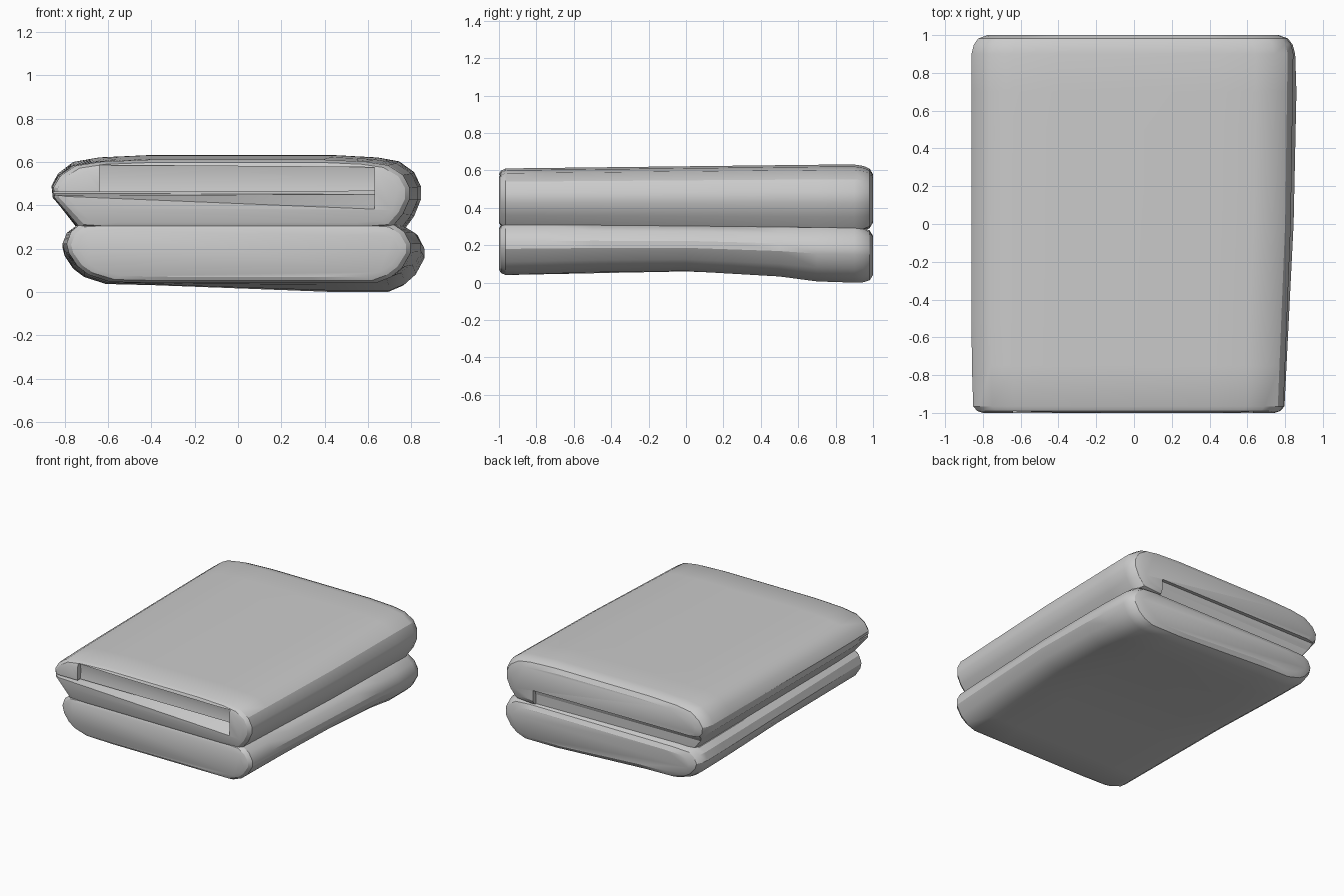
import bpy, bmesh

if "Cube" in bpy.data.objects:
    bpy.data.objects.remove(bpy.data.objects["Cube"])


def lerp(table, y):
    # piecewise-linear lookup of (y, value) pairs
    for (y0, a), (y1, b) in zip(table, table[1:]):
        if y <= y1:
            return a + (b - a) * (y - y0) / (y1 - y0)
    return table[-1][1]


# stations from front to back, with the inset that rounds the ends
STATIONS = [(-1, .05), (-.99, .02), (-.965, 0), (-.75, 0), (-.5, 0), (-.25, 0), (0, 0),
            (.25, 0), (.5, 0), (.7, 0), (.9, 0), (.95, .012), (.982, .035), (1, .085)]


def folded_pad(name, left, right, xl, xr, bottom_l, bottom_r, top):
    """Loft a closed side profile; left/right list (inward offset, height fraction)."""
    bm = bmesh.new()
    rings = []
    for y, ins in STATIONS:
        x0, x1 = lerp(xl, y) + ins, lerp(xr, y) - ins
        b0, b1, t = lerp(bottom_l, y), lerp(bottom_r, y), lerp(top, y)
        k = ins * .6
        b0, b1, t = b0 + k, b1 + k, t - k
        pts = [(x0 + d, b0 + (t - b0) * v) for d, v in left]
        pts += [(x1 - d, b1 + (t - b1) * v) for d, v in reversed(right)]
        rings.append([bm.verts.new((x, y, z)) for x, z in pts])
    n = len(rings[0])
    for a, b in zip(rings, rings[1:]):
        for i in range(n):
            j = (i + 1) % n
            bm.faces.new((a[i], a[j], b[j], b[i]))
    bm.faces.new(rings[0])
    bm.faces.new(rings[-1])
    bmesh.ops.recalc_face_normals(bm, faces=bm.faces)
    me = bpy.data.meshes.new(name)
    bm.to_mesh(me)
    bm.free()
    ob = bpy.data.objects.new(name, me)
    bpy.context.collection.objects.link(ob)
    return ob


def carve(target, name, left_end, right_end):
    """Cut a prism between two matching (x, [(y, z), ...]) end sections."""
    bm = bmesh.new()
    a, b = [[bm.verts.new((x, y, z)) for y, z in sec] for x, sec in (left_end, right_end)]
    n = len(a)
    for i in range(n):
        j = (i + 1) % n
        bm.faces.new((a[i], a[j], b[j], b[i]))
    bm.faces.new(a)
    bm.faces.new(b)
    bmesh.ops.triangulate(bm, faces=bm.faces)
    bmesh.ops.recalc_face_normals(bm, faces=bm.faces)
    me = bpy.data.meshes.new(name)
    bm.to_mesh(me)
    bm.free()
    cutter = bpy.data.objects.new(name, me)
    bpy.context.collection.objects.link(cutter)
    mod = target.modifiers.new(name, 'BOOLEAN')
    mod.operation, mod.solver, mod.object = 'DIFFERENCE', 'EXACT', cutter
    bpy.context.view_layer.objects.active = target
    bpy.ops.object.modifier_apply(modifier=name)
    bpy.data.objects.remove(cutter)


# lower folded pad, sagging towards the back right
lower = folded_pad(
    "lower_pad",
    left=[(.42, 0), (.2, .02), (.1, .14), (.05, .28), (.01, .5), (0, .65), (.02, .85), (.06, .97), (.2, 1)],
    right=[(.42, 0), (.16, .0), (.09, .1), (.04, .25), (0, .5), (0, .65), (.03, .85), (.08, .97), (.2, 1)],
    xl=[(-1, -.79), (0, -.81), (1, -.81)],
    xr=[(-1, .795), (-.5, .82), (0, .845), (.7, .86), (1, .85)],
    bottom_l=[(-1, .04), (0, .06), (.6, .035), (1, .03)],
    bottom_r=[(-1, .04), (-.5, .055), (0, .062), (.5, .033), (.72, .004), (.9, 0), (1, -.01)],
    top=[(-1, .32), (.5, .305), (1, .30)])

# upper folded pad
upper = folded_pad(
    "upper_pad",
    left=[(.25, 0), (.12, .03), (.06, .25), (.005, .45), (0, .6), (.03, .76), (.1, .91), (.22, .97), (.45, 1)],
    right=[(.2, 0), (.08, .03), (.03, .22), (0, .43), (0, .6), (.03, .78), (.1, .92), (.2, .97), (.4, 1)],
    xl=[(-1, -.85), (-.7, -.86), (1, -.86)],
    xr=[(-1, .79), (-.5, .81), (0, .83), (1, .845)],
    bottom_l=[(-1, .29), (1, .28)],
    bottom_r=[(-1, .29), (1, .27)],
    top=[(-1, .61), (0, .622), (.85, .632), (1, .63)])

# open fold at the front: set-back lip above, sloping wedge below
carve(upper, "front_lip_recess",
      (-.64, [(-1.1, .46), (-.97, .46), (-.96, .52), (-.97, .585), (-1.1, .585)]),
      (.63, [(-1.1, .46), (-.97, .46), (-.96, .52), (-.97, .575), (-1.1, .575)]))
carve(upper, "front_fold_gap",
      (-.9, [(-1.1, .44), (-1, .445), (-.85, .455), (-.85, .46), (-1.1, .46)]),
      (.63, [(-1.1, .36), (-1, .382), (-.85, .45), (-.85, .465), (-1.1, .465)]))

# back fold: the lower part of the upper pad is stepped in
carve(upper, "back_fold_step",
      (-.9, [(1.1, .2), (.93, .2), (.94, .36), (.97, .41), (1.1, .41)]),
      (.58, [(1.1, .2), (.96, .2), (.965, .36), (.975, .40), (1.1, .40)]))

for ob in (lower, upper):
    bpy.ops.object.select_all(action='DESELECT')
    ob.select_set(True)
    bpy.context.view_layer.objects.active = ob
    bpy.ops.object.shade_smooth_by_angle(angle=.5)
